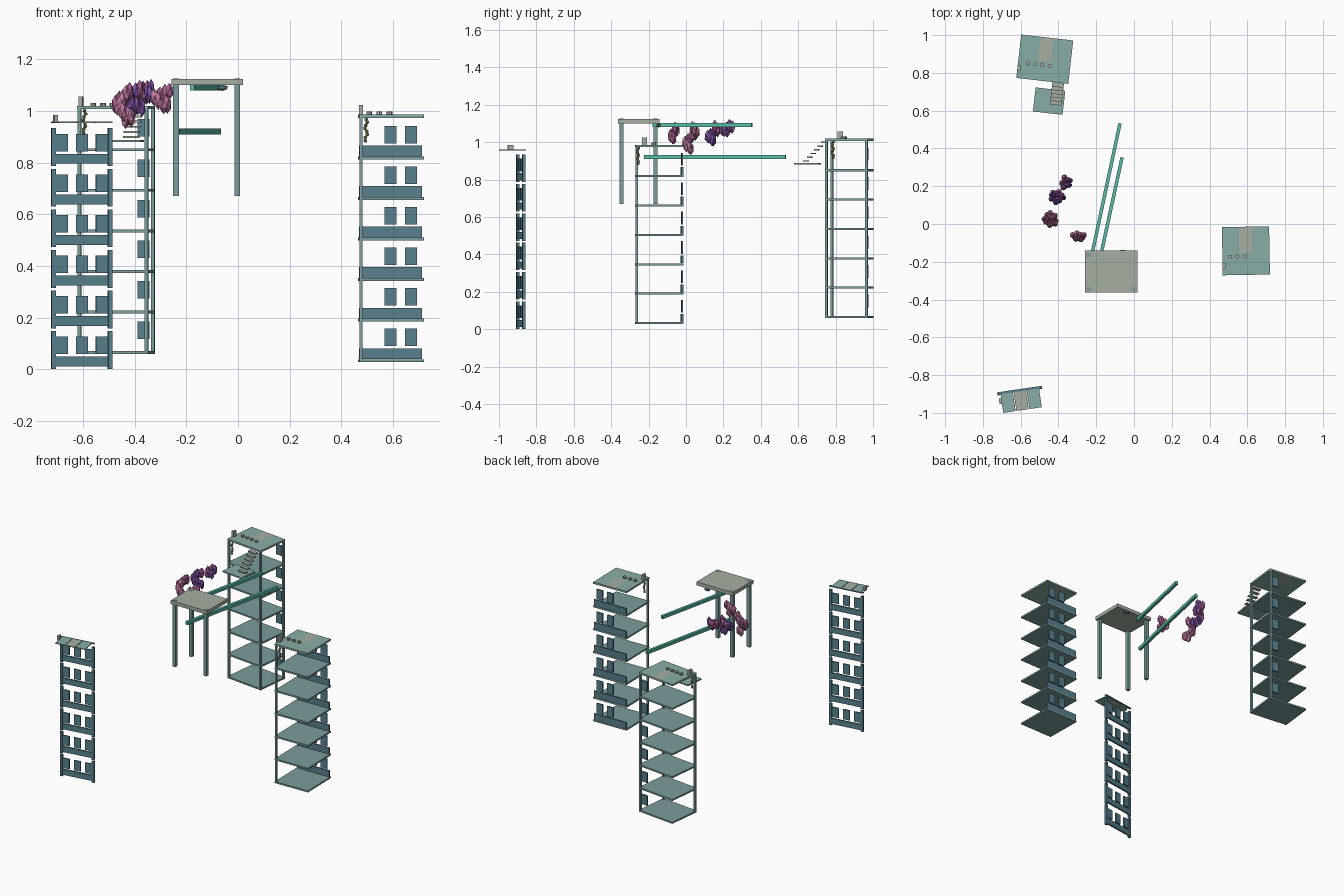
import bpy, bmesh, math, random
from mathutils import Matrix, Vector

if "Cube" in bpy.data.objects:
    bpy.data.objects.remove(bpy.data.objects["Cube"])

random.seed(4)
STOREY = 0.157


def material(name, r, g, b):
    m = bpy.data.materials.new(name)
    m.diffuse_color = (r, g, b, 1)
    m.use_nodes = True
    m.node_tree.nodes["Principled BSDF"].inputs["Base Color"].default_value = m.diffuse_color
    return m


DARK = material("dark_teal", 0.10, 0.22, 0.27)
TEAL = material("teal", 0.20, 0.34, 0.34)
ROOF = material("roof_green", 0.25, 0.42, 0.39)
PALE = material("pale_stone", 0.38, 0.43, 0.36)
BEAM = material("bright_teal", 0.10, 0.50, 0.40)
LEAF = material("leaf", 0.28, 0.36, 0.13)
PINK = material("pink", 0.55, 0.20, 0.36)
ROSE = material("rose", 0.42, 0.12, 0.32)
PURPLE = material("purple", 0.22, 0.09, 0.42)


def finish(name, bm, mat, frame=Matrix()):
    me = bpy.data.meshes.new(name)
    bm.to_mesh(me)
    bm.free()
    me.materials.append(mat)
    ob = bpy.data.objects.new(name, me)
    ob.matrix_world = frame
    bpy.context.collection.objects.link(ob)
    return ob


def boxes(name, mat, items, frame=Matrix()):
    """One object made of boxes given as (centre, size)."""
    bm = bmesh.new()
    for c, s in items:
        bmesh.ops.create_cube(bm, size=1, matrix=Matrix.Translation(c) @ Matrix.Diagonal((*s, 1)))
    return finish(name, bm, mat, frame)


def blobs(name, mat, items, frame=Matrix()):
    """One object made of faceted ellipsoids given as (centre, radii, turn)."""
    bm = bmesh.new()
    for c, r, a in items:
        bmesh.ops.create_icosphere(bm, subdivisions=1, radius=1, matrix=Matrix.Translation(c)
                                   @ Matrix.Rotation(a, 4, 'Z') @ Matrix.Diagonal((*r, 1)))
    return finish(name, bm, mat, frame)


def place(x, y, z, deg):
    return Matrix.Translation((x, y, z)) @ Matrix.Rotation(math.radians(deg), 4, 'Z')


def storeys(name, mat, items, frame):
    """Repeat boxes on all six storeys."""
    boxes(name, mat, [((c[0], c[1], c[2] + i * STOREY), s) for i in range(6) for c, s in items], frame)


def caps(name, frame, xs, y, z):
    bm = bmesh.new()
    for x in xs:
        bmesh.ops.create_cone(bm, cap_ends=True, segments=8, radius1=0.011, radius2=0.011, depth=0.013,
                              matrix=Matrix.Translation((x, y, z)))
    finish(name, bm, PALE, frame)


def vine(name, frame, x, y, top):
    blobs(name, LEAF, [((x + 0.005 * math.sin(i * 1.7), y + 0.004 * math.cos(i * 2), top - 0.012 * i),
                        (0.008, 0.008, 0.008), i) for i in range(8)], frame)


def roof(name, frame, w, d, z):
    """Roof slab with a paler middle strip at the back."""
    f = 0.45 * d
    boxes(name + "_front", ROOF, [((0, -d / 2 + f / 2, z), (w, f, 0.012))], frame)
    side = (w - 0.07) / 2
    y, e = f / 2, d - f
    boxes(name + "_sides", ROOF, [((s * (0.035 + side / 2), y, z), (side, e, 0.012)) for s in (-1, 1)], frame)
    boxes(name + "_middle", PALE, [((0, y, z), (0.07, e, 0.012))], frame)


# Freestanding front-left facade
A = place(-0.605, -0.883, 0, 8.3)
storeys("facade_posts", DARK, [((s * 0.111, 0, 0.075), (0.017, 0.015, 0.147)) for s in (-1, 1)], A)
storeys("facade_balconies", DARK, [((0, 0.002, 0.03), (0.225, 0.012, 0.038))], A)
storeys("facade_windows", DARK, [((x, 0, 0.093), (0.046, 0.009, 0.068)) for x in (-0.078, 0, 0.078)], A)
boxes("facade_roof_sides", ROOF, [((x, -0.053, 0.957), (0.066, 0.1, 0.005)) for x in (-0.07, 0.07)], A)
boxes("facade_roof_middle", PALE, [((0, -0.053, 0.957), (0.066, 0.1, 0.005))], A)
boxes("facade_roof_edge", DARK, [((0, 0.002, 0.957), (0.24, 0.014, 0.005))], A)
boxes("facade_chimney", PALE, [((-0.108, -0.04, 0.97), (0.015, 0.03, 0.03))], A)

# Tall tower at the back left
B = place(-0.4725, 0.8725, 0.058, -6.5)
W, D = 0.277, 0.231
storeys("tall_tower_floors", TEAL, [((0, 0, 0.007), (W, D, 0.011))], B)
boxes("tall_tower_columns", TEAL, [((x, y, 0.477), (0.014, 0.014, 0.952))
                                   for x, y in ((-0.131, -0.108), (0.131, -0.108), (0.131, 0.108))], B)
storeys("tall_tower_windows", DARK, [((0.095, 0.108, 0.093), (0.046, 0.009, 0.068))], B)
roof("tall_tower_roof", B, W, D, 0.955)
boxes("tall_tower_chimney", PALE, [((-0.13, -0.062, 0.979), (0.016, 0.028, 0.04))], B)
caps("tall_tower_roof_caps", B, (-0.085, -0.047, -0.01, 0.03), -0.032, 0.966)
vine("tall_tower_vine", B, -0.112, -0.1, 0.943)
boxes("tall_tower_landing", ROOF, [((0.048, -0.218, 0.826), (0.158, 0.128, 0.009))], B)
boxes("tall_tower_stairs", PALE, [((0.085, -0.222 + 0.019 * i, 0.841 + 0.02 * i), (0.062, 0.024, 0.007))
                                  for i in range(6)], B)

# Tower at the right
C = place(0.5925, -0.142, 0.027, 1)
W, D = 0.25, 0.255
storeys("right_tower_floors", TEAL, [((0, 0, 0.006), (W, D, 0.011))], C)
boxes("right_tower_column", TEAL, [((-0.118, -0.12, 0.475), (0.013, 0.013, 0.95))], C)
storeys("right_tower_balconies", DARK, [((0, 0.121, 0.033), (0.243, 0.011, 0.042))], C)
storeys("right_tower_windows", DARK, [((x, 0.121, 0.096), (0.046, 0.009, 0.068)) for x in (0, 0.08)], C)
roof("right_tower_roof", C, W, D, 0.953)
boxes("right_tower_chimney", PALE, [((-0.117, -0.078, 0.977), (0.016, 0.028, 0.04))], C)
caps("right_tower_roof_caps", C, (-0.085, -0.046, -0.006), -0.03, 0.965)
vine("right_tower_vine", C, -0.098, -0.112, 0.942)

# Raised platform on three legs
boxes("platform_top", PALE, [((-0.12, -0.252, 1.113), (0.277, 0.223, 0.024))])
boxes("platform_legs", TEAL, [((x, y, 0.898), (0.023, 0.021, 0.456))
                              for x, y in ((-0.24, -0.345), (-0.003, -0.345), (-0.24, -0.163))])
blobs("platform_stone", DARK, [((-0.06, -0.147, 1.09), (0.024, 0.012, 0.012), 0)])


# Two long beams
def beam(name, p, q, t):
    d = Vector(q) - Vector(p)
    m = Matrix.Translation((Vector(p) + Vector(q)) / 2) @ Matrix.Rotation(math.atan2(d.y, d.x), 4, 'Z')
    boxes(name, BEAM, [((0, 0, 0), (d.length, 0.018, t))], m)


beam("lower_beam", (-0.236, -0.224, 0.921), (-0.074, 0.533, 0.921), 0.022)
beam("upper_beam", (-0.178, -0.176, 1.091), (-0.063, 0.353, 1.091), 0.021)

# Hanging blossom clusters: centre, spread, height range, count
clusters = [
    ("near_blossom", (-0.295, -0.065), (0.035, 0.02), (1.02, 1.08), 11, (PINK, ROSE)),
    ("left_blossom", (-0.442, 0.025), (0.036, 0.035), (0.965, 1.085), 20, (PINK, ROSE)),
    ("middle_blossom", (-0.408, 0.145), (0.04, 0.03), (1.01, 1.088), 16, (PURPLE, ROSE)),
    ("far_blossom", (-0.362, 0.22), (0.028, 0.032), (1.06, 1.09), 9, (ROSE, PURPLE)),
]
for name, (cx, cy), (sx, sy), (lo, hi), n, mats in clusters:
    groups = ([], [])
    for i in range(n):
        a = i * 2.4
        r = math.sqrt((i + 0.5) / n)
        z = lo + (hi - lo) * ((i * 0.618) % 1)
        w = random.uniform(0.014, 0.018)
        groups[i % 3 == 2].append(((cx + sx * r * math.cos(a), cy + sy * r * math.sin(a), z),
                                   (w, w, random.uniform(0.032, 0.037)), random.uniform(0, 6)))
    for g, m, tag in zip(groups, mats, ("_outer", "_inner")):
        blobs(name + tag, m, g)
